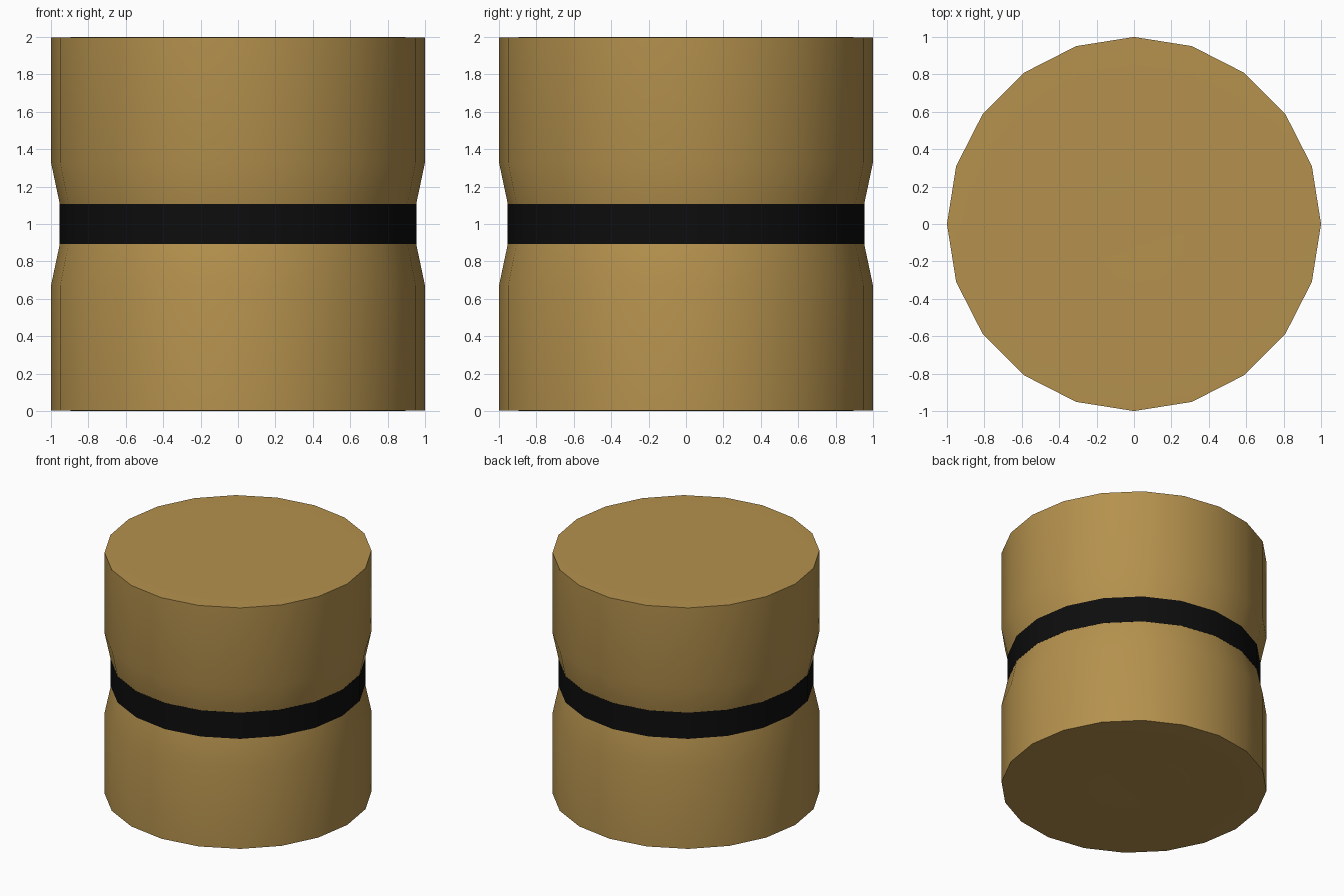
import bpy, bmesh, math

if "Cube" in bpy.data.objects:
    bpy.data.objects.remove(bpy.data.objects["Cube"])

SIDES = 20


def material(name, color):
    m = bpy.data.materials.new(name)
    m.diffuse_color = color
    m.use_nodes = True
    m.node_tree.nodes["Principled BSDF"].inputs["Base Color"].default_value = m.diffuse_color
    return m


def lathe(name, profile, mat, closed=False):
    """Spin (radius, z) points around the z axis; radius 0 makes a pole."""
    bm = bmesh.new()
    rings = []
    for r, z in profile:
        n = SIDES if r > 0 else 1
        rings.append([bm.verts.new((r * math.cos(i * math.tau / SIDES),
                                    r * math.sin(i * math.tau / SIDES), z)) for i in range(n)])
    pairs = list(zip(rings, rings[1:])) + ([(rings[-1], rings[0])] if closed else [])
    for a, b in pairs:
        for i in range(SIDES):
            j = (i + 1) % SIDES
            corners = [a[i % len(a)], a[j % len(a)], b[j % len(b)], b[i % len(b)]]
            bm.faces.new(list(dict.fromkeys(corners)))
    bmesh.ops.recalc_face_normals(bm, faces=bm.faces)
    mesh = bpy.data.meshes.new(name)
    bm.to_mesh(mesh)
    bm.free()
    mesh.materials.append(mat)
    ob = bpy.data.objects.new(name, mesh)
    bpy.context.collection.objects.link(ob)
    bpy.ops.object.select_all(action='DESELECT')
    ob.select_set(True)
    bpy.context.view_layer.objects.active = ob
    bpy.ops.object.shade_smooth_by_angle(angle=math.radians(30))
    return ob


straw = material("straw", (0.46, 0.285, 0.075, 1))
black = material("black_strap", (0.004, 0.004, 0.004, 1))

# Bale: gently rippled end, straight wall, pinched waist; lower half mirrored
half = [(0, 2.0), (0.25, 1.994), (0.42, 2.0), (0.6, 1.994), (0.83, 2.0), (1, 1.996),
        (1, 1.33), (0.953, 1.108), (0.91, 1.108)]
lathe("hay_bale", half + [(r, 2 - z) for r, z in reversed(half)], straw)

# Strap wrapped around the waist
lathe("strap", [(0.90, 1.108), (0.954, 1.108), (0.954, 0.892), (0.90, 0.892)], black, closed=True)
